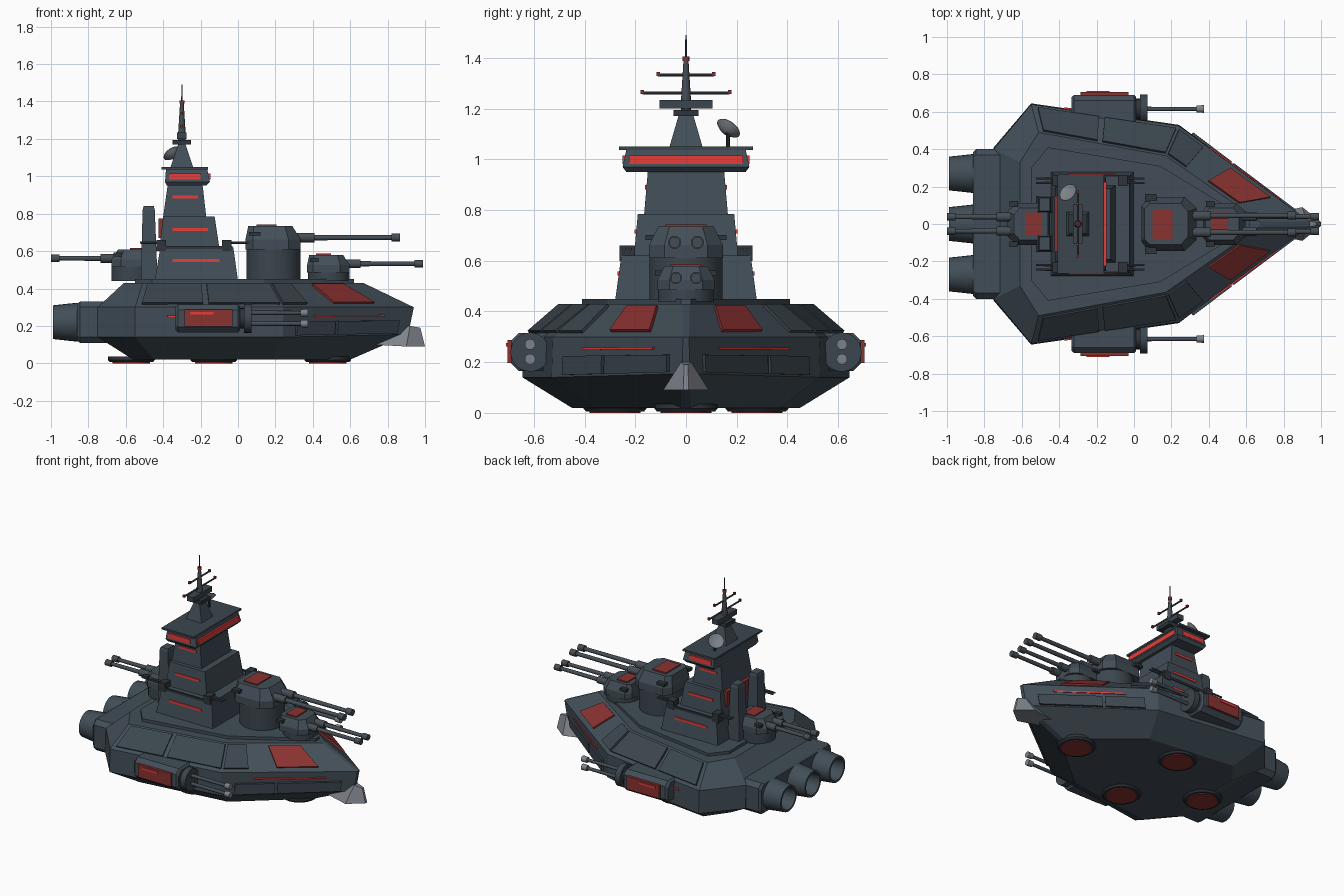
import bpy, bmesh, math
from mathutils import Vector

def mat(name, *c):
    m = bpy.data.materials.new(name)
    m.diffuse_color = (*c, 1)
    return m

SLATE = mat("slate_hull", 0.054, 0.076, 0.096)
PANEL = mat("slate_panel", 0.044, 0.061, 0.076)
DARK = mat("dark_steel", 0.027, 0.035, 0.043)
GUN = mat("gunmetal", 0.06, 0.075, 0.088)
GREY = mat("light_grey", 0.205, 0.223, 0.254)
RED = mat("deep_red", 0.25, 0.032, 0.03)
GLOW = mat("bright_red", 0.80, 0.048, 0.042)

# Loft closed rings of 3D points, capped at both ends
def loft(name, rings, m, smooth=False):
    bm = bmesh.new()
    vs = [[bm.verts.new(p) for p in r] for r in rings]
    n = len(vs[0])
    for a, b in zip(vs, vs[1:]):
        for i in range(n):
            bm.faces.new((a[i], a[(i + 1) % n], b[(i + 1) % n], b[i]))
    bm.faces.new(vs[0])
    bm.faces.new(vs[-1])
    bmesh.ops.recalc_face_normals(bm, faces=bm.faces)
    me = bpy.data.meshes.new(name)
    bm.to_mesh(me)
    bm.free()
    me.materials.append(m)
    if smooth:
        me.polygons.foreach_set("use_smooth", [True] * len(me.polygons))
        me.set_sharp_from_angle(angle=math.radians(35))
    ob = bpy.data.objects.new(name, me)
    bpy.context.collection.objects.link(ob)
    return ob

def rect(x0, x1, y0, y1, z):
    return [(x0, y0, z), (x1, y0, z), (x1, y1, z), (x0, y1, z)]

def box(name, x0, x1, y0, y1, z0, z1, m):
    return loft(name, [rect(x0, x1, y0, y1, z0), rect(x0, x1, y0, y1, z1)], m)

# Revolved tube: profile of (distance along axis, radius)
def tube(name, origin, axis, prof, m, n=20):
    o, d = Vector(origin), Vector(axis).normalized()
    u = d.orthogonal().normalized()
    w = d.cross(u)
    ang = [2 * math.pi * (i + 0.5) / n for i in range(n)]
    return loft(name, [[o + d * t + (u * math.cos(a) + w * math.sin(a)) * r for a in ang]
                       for t, r in prof], m, True)

# Half outline mirrored to a full ring
def ring(half, z=None):
    h = [(p[0], p[1], p[2] if z is None else z) for p in half]
    return h + [(x, -y, zz) for x, y, zz in reversed(h)]

# Thin plate lying on a quad patch, between fractions u0-u1 and v0-v1
def plate(name, quad, u0, u1, v0, v1, t, m, s=1):
    a, b, c, d = [Vector(p) for p in quad]
    at = lambda u, v: a.lerp(b, u).lerp(d.lerp(c, u), v)
    pts = [at(u0, v0), at(u1, v0), at(u1, v1), at(u0, v1)]
    n = (pts[1] - pts[0]).cross(pts[3] - pts[0]).normalized()
    if n.y < 0:
        n = -n
    out = [[p - n * 0.01 for p in pts], [p + n * t for p in pts]]
    return loft(name, [[(p.x, p.y * s, p.z) for p in r] for r in out], m)

# Hull
low = [(-0.75, 0.41, 0.14), (-0.55, 0.645, 0.14), (0.24, 0.53, 0.14), (0.91, 0.015, 0.155)]
mid = [(-0.75, 0.40, 0.30), (-0.55, 0.64, 0.30), (0.24, 0.525, 0.30), (0.94, 0.012, 0.30)]
deck = [(-0.61, 0.33, 0.43), (-0.51, 0.49, 0.43), (0.17, 0.365, 0.43), (0.67, 0.015, 0.43)]
floor = [(-0.56, 0.30, 0.02), (-0.45, 0.45, 0.02), (0.18, 0.37, 0.02), (0.60, 0.02, 0.02)]
loft("hull", [ring(floor), ring(low), ring(mid), ring(deck)], SLATE)
plat = [(-0.55, 0.30), (-0.46, 0.41), (0.14, 0.31), (0.62, 0.02)]
loft("deck_platform", [ring(plat, 0.42), ring(plat, 0.45)], SLATE)

# Hull armour plates and light strips
for s in (1, -1):
    side = (mid[1], mid[2], deck[2], deck[1])
    bow = (mid[2], mid[3], deck[3], deck[2])
    bowside = (low[2], low[3], mid[3], mid[2])
    plate("slope_panel_aft", side, 0.04, 0.46, 0.12, 0.93, 0.012, PANEL, s)
    plate("slope_panel_mid", side, 0.50, 0.99, 0.12, 0.93, 0.012, PANEL, s)
    plate("slope_panel_corner", bow, 0.01, 0.20, 0.12, 0.93, 0.012, PANEL, s)
    plate("slope_panel_red", bow, 0.42, 0.74, 0.15, 0.9, 0.012, RED, s)
    plate("bow_plate_aft", bowside, 0.10, 0.40, 0.05, 0.52, 0.015, PANEL, s)
    plate("bow_plate_fore", bowside, 0.42, 0.90, 0.05, 0.52, 0.015, PANEL, s)
    plate("bow_light_strip", bowside, 0.24, 0.78, 0.67, 0.73, 0.008, GLOW, s)
    plate("side_light_strip", (low[1], low[2], mid[2], mid[1]), 0.22, 0.30, 0.67, 0.73, 0.008, GLOW, s)

# Prow ram
loft("prow_ram", [[(0.72, -0.05, 0.10), (0.72, 0.05, 0.10), (0.80, 0.015, 0.20), (0.80, -0.015, 0.20)],
                  [(0.90, -0.09, 0.09), (0.90, 0.09, 0.09), (0.92, 0.02, 0.20), (0.92, -0.02, 0.20)],
                  [(1.0, -0.01, 0.09), (1.0, 0.01, 0.09), (0.975, 0.008, 0.19), (0.975, -0.008, 0.19)]], GREY)

# Stern block and engine nozzles
def stern(x, dy, dz):
    y = 0.40 - dy
    a, b = 0.11 + dz, 0.33 - dz
    return [(x, -y, a + 0.03), (x, -y + 0.03, a), (x, y - 0.03, a), (x, y, a + 0.03),
            (x, y, b - 0.03), (x, y - 0.03, b), (x, -y + 0.03, b), (x, -y, b - 0.03)]
loft("stern_block", [stern(-0.65, 0, 0), stern(-0.845, 0, 0), stern(-0.86, 0.015, 0.01)], SLATE)
for y in (-0.27, 0, 0.27):
    tube("engine_nozzle", (-0.85, y, 0.22), (-1, 0, 0),
         [(0, 0.103), (0.02, 0.103), (0.14, 0.09), (0.14, 0.076), (0.03, 0.062)], SLATE, 28)
    tube("engine_glow", (-0.875, y, 0.22), (-1, 0, 0), [(0, 0.06), (0.02, 0.06)], RED, 24)

# Belly lift discs
for x, y in ((0.48, 0), (-0.57, 0), (-0.13, 0.28), (-0.13, -0.28)):
    tube("lift_ring", (x, y, 0.006), (0, 0, 1), [(0, 0.115), (0.012, 0.125), (0.03, 0.125)], DARK, 28)
    tube("lift_disc", (x, y, 0.0), (0, 0, 1), [(0, 0.1), (0.02, 0.1)], RED, 28)

# Command tower tiers: bottom x0, x1, y; top x0, x1, y; z0, z1
for i, (a, b, c, d, e, f, z0, z1) in enumerate((
        (-0.445, 0.0, 0.28, -0.415, -0.025, 0.255, 0.44, 0.62),
        (-0.42, -0.10, 0.205, -0.40, -0.125, 0.19, 0.62, 0.785),
        (-0.40, -0.17, 0.165, -0.375, -0.19, 0.15, 0.785, 0.96))):
    loft("tower_tier_%d" % (i + 1), [rect(a, b, -c, c, z0), rect(d, e, -f, f, z1)], SLATE)
    zs = (0.55, 0.715, 0.89)[i]
    yw = c + (f - c) * (zs - z0) / (z1 - z0)
    xe = (-0.10, -0.16, -0.215)[i]
    for s in (1, -1):
        box("tower_light_strip", -0.35, xe, s * (yw - 0.01), s * (yw + 0.006), zs - 0.008, zs + 0.008, GLOW)
box("tower_rear_panel", -0.425, -0.40, -0.15, 0.15, 0.67, 0.775, RED)

# Bridge
loft("bridge", [rect(-0.38, -0.17, -0.235, 0.235, 0.95), rect(-0.39, -0.15, -0.25, 0.25, 0.97),
                rect(-0.385, -0.165, -0.235, 0.235, 1.04)], SLATE)
box("bridge_front_window", -0.17, -0.148, -0.225, 0.225, 0.982, 1.015, GLOW)
for s in (1, -1):
    box("bridge_side_window", -0.37, -0.20, s * 0.23, s * 0.25, 0.982, 1.015, GLOW)
box("bridge_roof", -0.41, -0.16, -0.265, 0.265, 1.037, 1.05, PANEL)

# Mast
loft("mast_base", [rect(-0.36, -0.24, -0.065, 0.065, 1.05), rect(-0.32, -0.28, -0.03, 0.03, 1.17)], SLATE)
box("mast_block", -0.35, -0.25, -0.05, 0.05, 1.17, 1.195, DARK)
box("mast_platform", -0.325, -0.275, -0.105, 0.105, 1.2, 1.235, PANEL)
tube("mast_neck", (-0.3, 0, 1.18), (0, 0, 1), [(0, 0.02), (0.03, 0.02)], DARK, 12)
tube("mast_pole", (-0.3, 0, 1.23), (0, 0, 1), [(0, 0.02), (0.16, 0.01)], GUN, 12)
tube("mast_light", (-0.3, 0, 1.388), (0, 0, 1), [(0, 0.013), (0.018, 0.013)], RED, 12)
tube("antenna", (-0.3, 0, 1.40), (0, 0, 1), [(0, 0.004), (0.09, 0.003)], DARK, 8)
for z, w in ((1.262, 0.172), (1.333, 0.11)):
    tube("mast_yard", (-0.3, -w, z), (0, 1, 0), [(0, 0.006), (2 * w, 0.006)], GUN, 8)
    for s in (1, -1):
        box("yard_light", -0.307, -0.293, s * w - 0.007, s * w + 0.007, z - 0.004, z + 0.012, RED)

# Radar dish
tube("radar_post", (-0.34, 0.165, 1.04), (0, 0, 1), [(0, 0.008), (0.07, 0.008)], DARK, 10)
tube("radar_dish", (-0.34, 0.155, 1.105), (-0.5, 0.5, 0.7), [(0, 0.015), (0.012, 0.035), (0.025, 0.052),
     (0.028, 0.05), (0.014, 0.02)], GREY, 24)

# Smoke stacks
for y in (0.105, -0.105):
    loft("smoke_stack", [rect(-0.52, -0.43, y - 0.045, y + 0.045, 0.45), rect(-0.51, -0.445, y - 0.04, y + 0.04, 0.82),
                         rect(-0.505, -0.45, y - 0.035, y + 0.035, 0.84)], SLATE)

# Gun turret; s is the facing along x, k the plan scale
def turret(name, cx, zb, z0, h, s, k, tip, gy):
    def plan(half, z):
        return ring([(cx + s * k * x, k * y) for x, y in half], z)
    base = [(-0.15, 0.095), (-0.11, 0.145), (0.08, 0.145), (0.145, 0.085)]
    top = [(-0.135, 0.08), (-0.105, 0.11), (0.06, 0.11), (0.1, 0.065)]
    tube(name + "_barbette", (cx, 0, zb), (0, 0, 1), [(0, 0.145 * k), (z0 - zb, 0.145 * k)], PANEL, 32)
    loft(name + "_house", [plan(base, z0), plan(base, z0 + 0.42 * h), plan(top, z0 + h)], SLATE)
    hx = sorted((cx - s * k * 0.09, cx + s * k * 0.015))
    box(name + "_hatch", hx[0], hx[1], -0.08 * k, 0.08 * k, z0 + h - 0.01, z0 + h + 0.008, RED)
    zg = z0 + 0.5 * h
    x0 = cx + s * 0.10 * k
    L = abs(tip - x0)
    for y in (gy, -gy):
        q = 0.7 + 0.3 * k
        tube(name + "_barrel", (x0, y, zg), (s, 0, 0),
             [(0, 0.026 * q), (0.12 * k, 0.026 * q), (0.12 * k, 0.015 * q), (L - 0.045, 0.013 * q),
              (L - 0.045, 0.022 * q), (L, 0.022 * q)], GUN, 16)
        t = 1 if y > 0 else -1
        box(name + "_sight", cx - 0.13 * k, cx - 0.07 * k, t * 0.12 * k, t * 0.16 * k,
            zg + 0.01, zg + 0.03, DARK)

turret("main_turret", 0.19, 0.44, 0.61, 0.125, 1, 1.0, 0.865, 0.045)
turret("bow_turret", 0.485, 0.44, 0.485, 0.095, 1, 0.77, 0.99, 0.04)
turret("stern_turret", -0.565, 0.44, 0.515, 0.093, -1, 0.77, -1.0, 0.038)

# Light guns on the tower corners
for s in (1, -1):
    for x, d in ((-0.06, 1), (-0.41, -1)):
        y = s * 0.232
        box("light_gun_mount", x - 0.025, x + 0.025, y - 0.03, y + 0.03, 0.60, 0.66, DARK)
        for dy in (-0.012, 0.012):
            tube("light_gun_barrel", (x, y + dy, 0.645), (d, 0, 0), [(0, 0.007), (0.115, 0.006)], GUN, 8)
    box("tower_rail", -0.43, -0.03, s * 0.25, s * 0.262, 0.612, 0.628, DARK)

# Side sponsons with twin guns
for s in (1, -1):
    def oct_ring(x, e):
        a, b, c, d, k = 0.50 + e, 0.69 - e, 0.165 + e, 0.315 - e, 0.03
        return [(x, s * p, z) for p, z in ((a, c), (b - k, c), (b, c + k), (b, d - k), (b - k, d), (a, d))]
    loft("sponson", [oct_ring(-0.335, 0.012), oct_ring(-0.32, 0), oct_ring(0.0, 0), oct_ring(0.012, 0.012)], SLATE)
    box("sponson_panel", -0.285, -0.03, s * 0.68, s * 0.705, 0.197, 0.288, RED)
    box("sponson_light", -0.255, -0.13, s * 0.70, s * 0.71, 0.262, 0.275, GLOW)
    tube("sponson_neck", (0, s * 0.615, 0.24), (1, 0, 0), [(0, 0.055), (0.04, 0.055)], DARK, 20)
    tube("sponson_shield", (0.032, s * 0.615, 0.24), (1, 0, 0), [(0, 0.077), (0.04, 0.077)], PANEL, 28)
    for z in (0.212, 0.27):
        tube("sponson_barrel", (0.06, s * 0.615, z), (1, 0, 0), [(0, 0.012), (0.28, 0.011)], GUN, 12)
        tube("sponson_muzzle", (0.335, s * 0.615, z), (1, 0, 0), [(0, 0.019), (0.04, 0.021)], GREY, 16)
